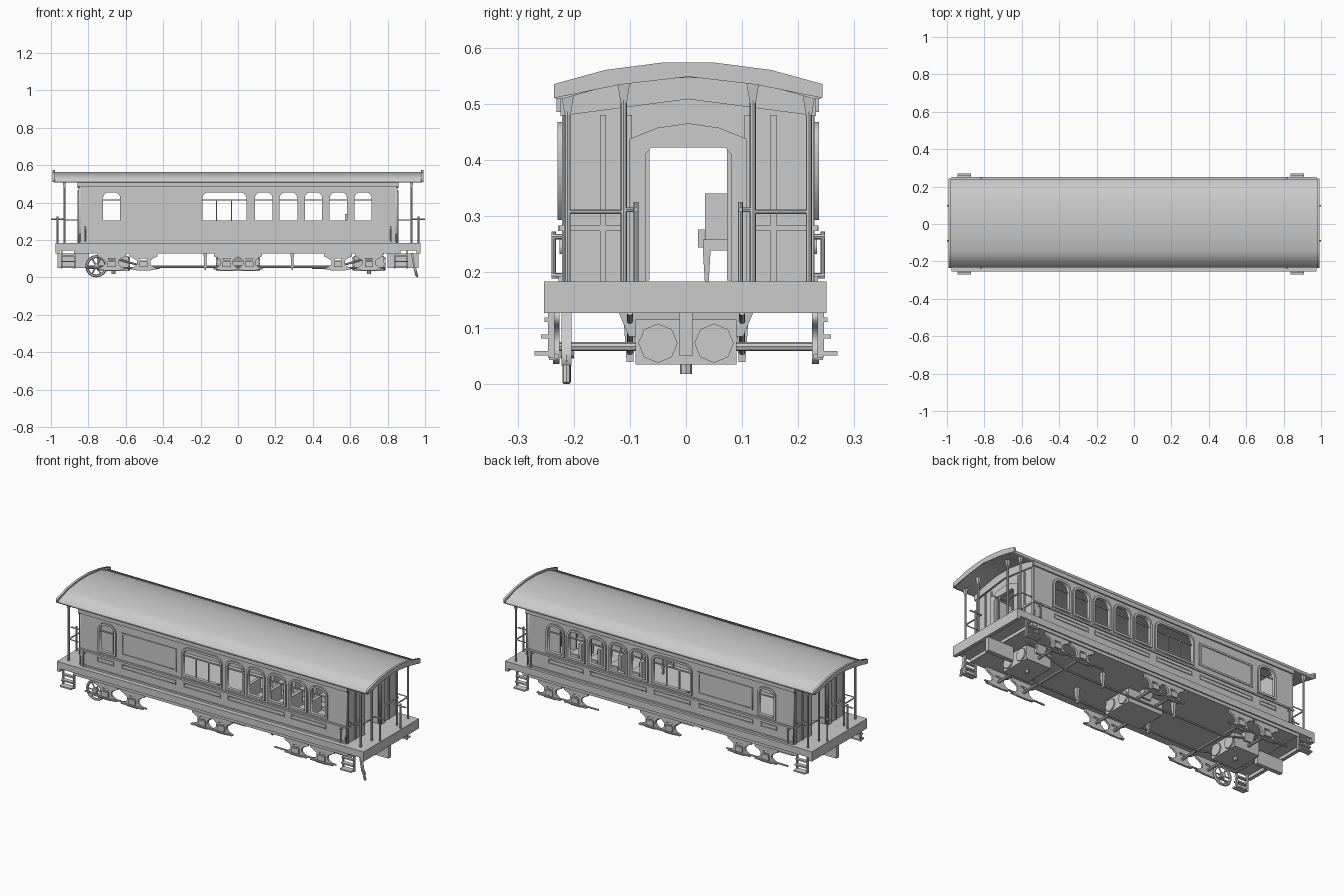
import bpy, math
from mathutils import Vector

CY = 0.004  # body and roof centre line
SIDES = (-1, 1)


def box(name, x0, x1, y0, y1, z0, z1, taper=1.0):
    bpy.ops.mesh.primitive_cube_add(size=1)
    o = bpy.context.object
    o.name = name
    for v in o.data.vertices:
        k = taper if v.co.z < 0 else 1.0
        v.co = ((x0 + x1) / 2 + v.co.x * k * (x1 - x0),
                (y0 + y1) / 2 + v.co.y * k * (y1 - y0),
                (z0 + z1) / 2 + v.co.z * (z1 - z0))
    return o


def rod(name, a, b, r, sides=8):
    a, b = Vector(a), Vector(b)
    d = b - a
    bpy.ops.mesh.primitive_cylinder_add(vertices=sides, radius=r, depth=d.length, location=(a + b) / 2)
    o = bpy.context.object
    o.name = name
    o.rotation_euler = d.to_track_quat('Z', 'Y').to_euler()
    return o


def plate(name, loops, thick, pos, end=False):
    """Flat plate with holes: loops lie in x-z (side) or y-z (end)."""
    cu = bpy.data.curves.new(name, 'CURVE')
    cu.dimensions, cu.fill_mode, cu.extrude = '2D', 'BOTH', thick / 2
    for pts in loops:
        s = cu.splines.new('POLY')
        s.points.add(len(pts) - 1)
        for p, (u, v) in zip(s.points, pts):
            p.co = (u, v, 0, 1)
        s.use_cyclic_u = True
    o = bpy.data.objects.new(name, cu)
    bpy.context.collection.objects.link(o)
    o.rotation_euler = (math.pi / 2, 0, math.pi / 2 if end else 0)
    o.location = (pos, CY, 0) if end else (0, pos, 0)
    bpy.ops.object.select_all(action='DESELECT')
    o.select_set(True)
    bpy.context.view_layer.objects.active = o
    bpy.ops.object.convert(target='MESH')
    return bpy.context.object


def rect(x0, x1, z0, z1):
    return [(x0, z0), (x1, z0), (x1, z1), (x0, z1)]


def arched(x0, x1, g=0.0):
    """Window outline with rounded top corners, grown by g."""
    x0, x1, z0, z1, r = x0 - g, x1 + g, 0.305 - g, 0.455 + g, 0.032 + g
    pts = [(x0, z0), (x1, z0)]
    for cx, a0 in ((x1 - r, 0), (x0 + r, 90)):
        for i in range(5):
            a = math.radians(a0 + i * 22.5)
            pts.append((cx + r * math.cos(a), z1 - r + r * math.sin(a)))
    return pts


def arch(half, drop, dz):
    """Faceted roof arc, left to right."""
    k = half / 0.239
    return [(y * k, z + dz) for y, z in ((-.239, .535 - drop), (-.148, .56), (-.048, .573),
                                         (.048, .573), (.148, .56), (.239, .535 - drop))]


# roof shell and raised end fascias
plate("roof", [arch(.237, .006, -.009) + [(.237, .508), (.225, .508), (.148, .53), (.048, .546),
               (-.048, .546), (-.148, .53), (-.225, .508), (-.237, .508)]], 1.97, 0, True)
for s in SIDES:
    plate("roof_end_fascia", [arch(.239, 0, 0) + [(.239, .51), (.12, .534), (0, .548), (-.12, .534), (-.239, .51)]],
          .012, s * .985, True)

# underframe
box("platform", -.972, .972, -.253, .25, .145, .183)
box("underframe", -.87, .87, -.245, .243, .127, .147)
for s in SIDES:
    box("end_beam", min(s * .955, s * .975), max(s * .955, s * .975), -.253, .25, .127, .183)
    box("coupler", min(s * .8, s * .965), max(s * .8, s * .965), -.012, .012, .05, .127)

# side walls with windows
wins = [(-.722, -.63), (-.19, .045), (.09, .185), (.222, .317), (.357, .45), (.49, .583), (.622, .715)]
for s in SIDES:
    y = CY + s * .219
    out = CY + s * .227
    plate("side_wall", [rect(-.842, .842, .183, .515)] + [arched(*w) for w in wins], .012, y)
    for a, b in wins:
        plate("window_frame", [arched(a, b, .012), arched(a, b)], .012, out)
        box("window_sash_bar", a, b, y - .003, y + .003, .410, .417)
    for x in (-.115, -.035):
        box("window_mullion", x - .003, x + .003, y - .003, y + .003, .305, .414)
    plate("panel_frame", [rect(-.585, -.235, .31, .44), rect(-.575, -.245, .32, .43)], .006, out)
    box("belt_rail", -.845, .845, out - .005, out + .005, .273, .283)
    box("sill_rail", -.845, .845, out - .004, out + .004, .183, .193)
    box("cornice", -.855, .855, out - .008, out + .006, .485, .515)
    for a, b in ((-.74, -.635), (-.585, -.24), (-.19, .045), (.09, .45), (.49, .715)):
        plate("lower_panel_moulding", [rect(a, b, .232, .258), rect(a + .005, b - .005, .237, .253)], .005, out)
    # grab rails beside the steps
    for e in SIDES:
        gy = CY + s * .24
        rod("grab_rail", (e * .817, gy, .188), (e * .817, gy, .272), .004)
        for z in (.193, .263):
            rod("grab_rail_bracket", (e * .817, out - s * .004, z), (e * .817, gy + s * .004, z), .005)

# end walls, doorways and porches
for s in SIDES:
    wall = [(-.225, .183), (-.076, .183), (-.076, .41), (-.066, .422), (.066, .422), (.076, .41),
            (.076, .183), (.225, .183), (.225, .512), (.148, .538), (.048, .553), (-.048, .553),
            (-.148, .538), (-.225, .512)]
    plate("end_wall", [wall], .014, s * .841, True)
    plate("door_surround", [[(-.105, .183), (-.076, .183), (-.076, .41), (-.066, .422), (.066, .422),
                             (.076, .41), (.076, .183), (.105, .183), (.105, .437), (.055, .457),
                             (0, .465), (-.055, .457), (-.105, .437)]], .022, s * .846, True)
    plate("end_cornice", [[(-.228, .478), (0, .508), (.228, .478), (.228, .512), (.048, .55),
                           (-.048, .55), (-.228, .512)]], .012, s * .853, True)
    for t in SIDES:
        a, b = sorted((s * .745, s * .838))
        box("open_door", a, b, CY + t * .073 - .004, CY + t * .073 + .004, .185, .418)
        a, b = sorted((CY + t * .108, CY + t * .23))
        box("end_belt_rail", s * .851 - .004, s * .851 + .004, a, b, .273, .283)
        for y in (.105, .152, .218):
            box("end_wall_batten", s * .85 - .003, s * .85 + .003, CY + t * y - .005, CY + t * y + .005, .183, .48)
        # porch posts with flared caps, and railing
        for y, top in ((.115, .536), (.215, .515)):
            rod("porch_post", (s * .928, CY + t * y, .183), (s * .928, CY + t * y, top), .0055)
            box("porch_post_cap", s * .928 - .009, s * .928 + .009, CY + t * y - .011, CY + t * y + .011,
                top - .035, top, .5)
        rod("porch_rail", (s * .928, CY + t * .115, .307), (s * .928, CY + t * .215, .307), .004)
        rod("side_rail", (s * .928, CY + t * .215, .307), (s * .845, CY + t * .215, .307), .003)
        # gate posts at the gangway
        gy = CY + t * .093
        rod("gate_post", (s * .965, gy, .183), (s * .965, gy, .325), .0045)
        rod("gate_rail", (s * .925, gy, .311), (s * 1.0, gy, .311), .004)
        rod("gate_link", (s * .928, CY + t * .115, .311), (s * .928, gy, .311), .004)

        # corner steps: two stringers and three treads
        cx = -.908 if s < 0 else .872
        y0 = t * .24
        for dx in (-.034, .034):
            box("step_stringer", cx + dx - .004, cx + dx + .004, y0 - .006, y0 + .006, .048, .147)
        for z, depth in ((.055, .03), (.085, .018), (.115, .012)):
            a, b = sorted((y0 - t * .006, y0 + t * depth))
            box("step_tread", cx - .036, cx + .036, a, b, z - .004, z + .004)

# running gear: hourglass side frames with axles
half = [(.075, .128), (.075, .112), (.055, .104), (.036, .09), (.036, .07), (.05, .058), (.062, .052), (.062, .043),
        (.03, .036)]
for x in (-.675, -.505, -.06, .06, .535, .70):
    k = .9 if abs(x) < .1 else 1.0
    outline = [(x + a * k, z) for a, z in half] + [(x - a * k, z) for a, z in reversed(half)]
    hole = [(x - .02, .1), (x + .02, .1), (x + .014, .09), (x - .014, .09)]
    for s in SIDES:
        plate("truck_side_frame", [outline, hole], .012, s * .231)
        box("axle_box", x - .022, x + .022, s * .238 - .008, s * .238 + .008, .055, .085)
        box("frame_foot", x - .07, x + .07, s * .236 - .008, s * .236 + .008, .043, .05)
    rod("axle", (x, -.226, .067), (x, .226, .067), .008)
for x in (-.59, .615):
    for s in SIDES:
        rod("truck_tie_bar", (x - .22, s * .231, .05), (x + .17, s * .231, .05), .005)

# centre boxes, octagonal tanks and king pins
for x, w in ((-.665, .08), (0, .11), (.70, .08)):
    box("bolster_box", x - w, x + w, -.09, .09, .035, .115)
    box("bolster_beam", x - .03, x + .03, -.12, .12, .085, .128, .85)
    for s in SIDES:
        rod("tank", (x - w - .008, s * .05, .073), (x + w + .008, s * .05, .073), .035)
    if x:
        rod("king_pin", (x, 0, .018), (x, 0, .04), .011)

# truss rods with queen posts
for s in SIDES:
    y = s * .1
    rod("truss_rod", (-.5, y, .057), (.53, y, .057), .0055)
    for x, e in ((-.5, -.75), (.53, .78)):
        rod("truss_rod_end", (x, y, .057), (e, y, .128), .0055)
    for x in (-.175, .29):
        box("queen_post", x - .009, x + .009, y - .012, y + .012, .04, .128, .5)

# single spoked wheel and slanted chute
wx, wy, wz = -.757, -.212, .06
bpy.ops.mesh.primitive_torus_add(major_radius=.052, minor_radius=.008, major_segments=16, minor_segments=6,
                                 location=(wx, wy, wz), rotation=(math.pi / 2, 0, 0))
bpy.context.object.name = "wheel_rim"
rod("wheel_hub", (wx, wy - .012, wz), (wx, wy + .012, wz), .014)
for i in range(3):
    c, d = .05 * math.cos(i * math.pi / 3), .05 * math.sin(i * math.pi / 3)
    rod("wheel_spoke", (wx - c, wy, wz - d), (wx + c, wy, wz + d), .004, 6)
chute = plate("chute", [[(.925, .13), (.936, .13), (.945, .06), (.957, .035), (.95, .033), (.938, .055)]], .018, -.213)
rod("chute_tip", (.945, -.213, .05), (.958, -.213, .002), .007)

# floor-standing armchairs in two rows
for x in (.20, .335, .467, .585):
    for y in (.082, -.135):
        box("seat", x, x + .08, y - .052, y + .052, .238, .258)
        box("seat_back", x - .012, x + .006, y - .048, y + .048, .238, .34)
        for t in SIDES:
            box("seat_arm", x, x + .075, y + t * .055 - .006, y + t * .055 + .006, .244, .276)
            for dx in (.008, .072):
                box("seat_leg", x + dx - .007, x + dx + .007, y + t * .045 - .007, y + t * .045 + .007, .183, .24, .5)
